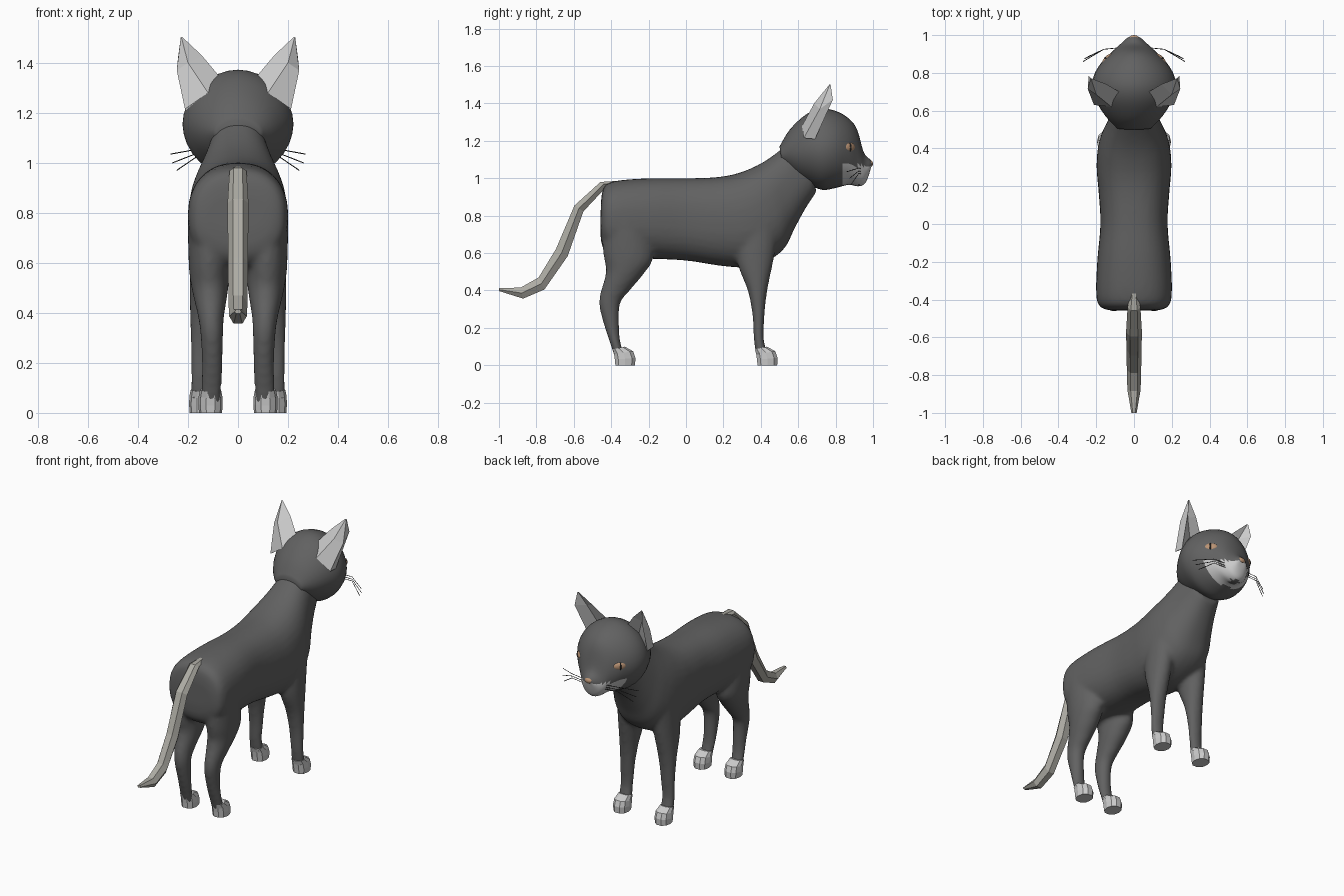
import bpy, bmesh, math
from mathutils import Vector

if "Cube" in bpy.data.objects:
    bpy.data.objects.remove(bpy.data.objects["Cube"])


def material(name, rgb):
    m = bpy.data.materials.new(name)
    m.diffuse_color = (*rgb, 1)
    m.use_nodes = True
    m.node_tree.nodes["Principled BSDF"].inputs["Base Color"].default_value = m.diffuse_color
    return m


FUR = material("dark_fur", (0.12, 0.12, 0.12))
PALE = material("pale_fur", (0.6, 0.6, 0.6))
TAIL = material("tail_fur", (0.42, 0.41, 0.37))
AMBER = material("amber", (0.5, 0.3, 0.18))
BLACK = material("black", (0.03, 0.03, 0.03))


def spline(rows, steps):
    """Catmull-Rom through rows of numbers."""
    out = []
    for i in range(len(rows) - 1):
        a, b, c, d = (rows[max(0, min(len(rows) - 1, i + k))] for k in (-1, 0, 1, 2))
        for s in range(steps):
            t = s / steps
            out.append([0.5 * (2 * q + (r - p) * t + (2 * p - 5 * q + 4 * r - w) * t * t
                               + (3 * q - p - 3 * r + w) * t ** 3)
                        for p, q, r, w in zip(a, b, c, d)])
    return out + [list(rows[-1])]


def loft(bm, rows, sides=24, steps=4, p=2.0, sign=1):
    """Rows: silhouette pair (y0, z0), (y1, z1), centre x, half width."""
    rings = []
    for y0, z0, y1, z1, x, hw in (spline(rows, steps) if steps > 1 else rows):
        ring = []
        for k in range(sides):
            a = 2 * math.pi * k / sides
            c, s = math.cos(a), math.sin(a)
            u = math.copysign(abs(c) ** (2 / p), c)
            v = 0.5 + 0.5 * math.copysign(abs(s) ** (2 / p), s)
            ring.append(bm.verts.new((sign * (x + hw * u), y0 + (y1 - y0) * v, z0 + (z1 - z0) * v)))
        rings.append(ring)
    skin(bm, rings)


def skin(bm, rings):
    n = len(rings[0])
    for a, b in zip(rings, rings[1:]):
        for k in range(n):
            bm.faces.new((a[k], a[(k + 1) % n], b[(k + 1) % n], b[k]))
    bm.faces.new(rings[0])
    bm.faces.new(rings[-1])


def finish(bm, name, mats, smooth=True):
    bmesh.ops.recalc_face_normals(bm, faces=bm.faces)
    me = bpy.data.meshes.new(name)
    bm.to_mesh(me)
    bm.free()
    ob = bpy.data.objects.new(name, me)
    bpy.context.collection.objects.link(ob)
    for m in mats:
        me.materials.append(m)
    for f in me.polygons:
        f.use_smooth = smooth
    return ob


# Body and four legs, blended into one skin
body = [(-.458, .72, -.455, .87, 0, .12), (-.445, .63, -.44, .95, 0, .175),
        (-.38, .58, -.38, .985, 0, .2), (-.2, .57, -.2, 1.0, 0, .195),
        (0, .56, 0, 1.0, 0, .178), (.2, .53, .15, 1.005, 0, .188),
        (.34, .525, .25, 1.02, 0, .198), (.45, .565, .34, 1.05, 0, .192),
        (.53, .63, .41, 1.085, 0, .172), (.58, .73, .47, 1.125, 0, .145),
        (.64, .84, .53, 1.17, 0, .12), (.7, .93, .6, 1.2, 0, .1)]
front_leg = [(.27, .75, .50, .75, .11, .08), (.275, .55, .47, .57, .125, .068),
             (.33, .4, .435, .4, .137, .056), (.355, .27, .42, .27, .143, .047),
             (.362, .15, .415, .15, .147, .042), (.37, .08, .43, .08, .147, .043),
             (.385, .02, .44, .02, .147, .042)]
hind_leg = [(-.455, .8, -.2, .75, .11, .092), (-.443, .6, -.175, .58, .115, .082),
            (-.428, .5, -.225, .49, .112, .073), (-.46, .38, -.30, .40, .108, .053),
            (-.463, .31, -.352, .33, .105, .046), (-.434, .2, -.357, .2, .103, .041),
            (-.4, .1, -.345, .1, .106, .041), (-.375, .02, -.31, .02, .108, .041)]
bm = bmesh.new()
loft(bm, body, 32, 4, 2.4)
for s in (1, -1):
    loft(bm, front_leg, sign=s)
    loft(bm, hind_leg, sign=s)
ob = finish(bm, "body_and_legs", [FUR])
mod = ob.modifiers.new("blend", 'REMESH')
mod.mode = 'VOXEL'
mod.voxel_size = 0.013
mod.use_smooth_shade = True
mod = ob.modifiers.new("soften", 'SMOOTH')
mod.factor = 0.5
mod.iterations = 6

# Paws
for label, y, x in (("front", .435, .147), ("hind", -.325, .11)):
    for s, side in ((1, "right"), (-1, "left")):
        bm = bmesh.new()
        rows = [(y - .055, 0, y + .055, 0, x, .046), (y - .058, .03, y + .057, .04, x, .049),
                (y - .062, .06, y + .045, .075, x, .047), (y - .068, .085, y, .1, x, .042)]
        loft(bm, rows, 10, 1, 2.3, s)
        finish(bm, f"{label}_paw_{side}", [PALE], False)

# Head with pale muzzle
head = [(.515, 1.07, .5, 1.17, 0, .09), (.585, 1.005, .555, 1.26, 0, .15),
        (.66, .965, .64, 1.34, 0, .2), (.73, .938, .72, 1.372, 0, .222),
        (.80, .948, .80, 1.36, 0, .207), (.87, .965, .87, 1.32, 0, .16),
        (.92, .957, .915, 1.26, 0, .11), (.955, .97, .95, 1.14, 0, .072),
        (.975, 1.01, .985, 1.1, 0, .042), (.99, 1.06, .998, 1.085, 0, .018)]
bm = bmesh.new()
loft(bm, head, 32, 4, 1.9)
for f in bm.faces:
    c = f.calc_center_median()
    f.material_index = int(c.y > .83 and .965 < c.z < 1.065)
finish(bm, "head", [FUR, PALE])

# Ears: base ring, middle ring, tip; front centre point dished in
base = [(.078, .70, 1.35), (.12, .62, 1.28), (.212, .63, 1.215), (.21, .69, 1.21), (.15, .69, 1.31)]
mid = [(.145, .74, 1.43), (.20, .685, 1.40), (.245, .715, 1.37), (.24, .785, 1.42), (.195, .725, 1.41)]
for s, side in ((1, "right"), (-1, "left")):
    bm = bmesh.new()
    rings = [[bm.verts.new((s * x, y, z)) for x, y, z in r] for r in (base, mid)]
    tip = Vector((s * .228, .772, 1.508))
    rings.append([bm.verts.new(tip.lerp(v.co, .06)) for v in rings[1]])
    skin(bm, rings)
    finish(bm, f"ear_{side}", [PALE], False)

# Tail: faceted tube
tail = [(-.30, .975, -.29, .992, 0, .006), (-.42, .955, -.46, .982, 0, .034),
        (-.545, .82, -.60, .857, 0, .042), (-.628, .58, -.70, .625, 0, .04),
        (-.755, .4, -.79, .475, 0, .038), (-.87, .352, -.885, .42, 0, .035),
        (-1.0, .396, -1.0, .414, 0, .014)]
bm = bmesh.new()
loft(bm, tail, 6, 1)
finish(bm, "tail", [TAIL], False)


def ball(name, loc, size, turn, mat):
    bpy.ops.mesh.primitive_uv_sphere_add(segments=16, ring_count=10, radius=1, location=loc)
    o = bpy.context.object
    o.name, o.scale, o.rotation_euler = name, size, (0, 0, turn)
    o.data.materials.append(mat)
    bpy.ops.object.shade_smooth()


# Nose, eyes, pupils, whiskers
ball("nose", (0, .983, 1.078), (.026, .017, .018), 0, AMBER)
for s, side in ((1, "right"), (-1, "left")):
    turn = -s * math.radians(48)
    ball(f"eye_{side}", (s * .141, .87, 1.165), (.042, .018, .027), turn, AMBER)
    ball(f"pupil_{side}", (s * .147, .8755, 1.165), (.007, .013, .024), turn, BLACK)
    cu = bpy.data.curves.new(f"whiskers_{side}", 'CURVE')
    cu.dimensions = '3D'
    cu.bevel_depth = 0.002
    cu.bevel_resolution = 0
    for dz, ex, ey, ez in ((.015, .27, .86, 1.035), (0, .262, .875, 1.0), (-.012, .245, .885, .97)):
        sp = cu.splines.new('POLY')
        sp.points.add(2)
        pts = [(.06, .935, 1.035 + dz), (.16, .925, 1.04 + dz), (ex, ey, ez)]
        for pt, (x, y, z) in zip(sp.points, pts):
            pt.co = (s * x, y, z, 1)
    cu.materials.append(BLACK)
    bpy.context.collection.objects.link(bpy.data.objects.new(f"whiskers_{side}", cu))
